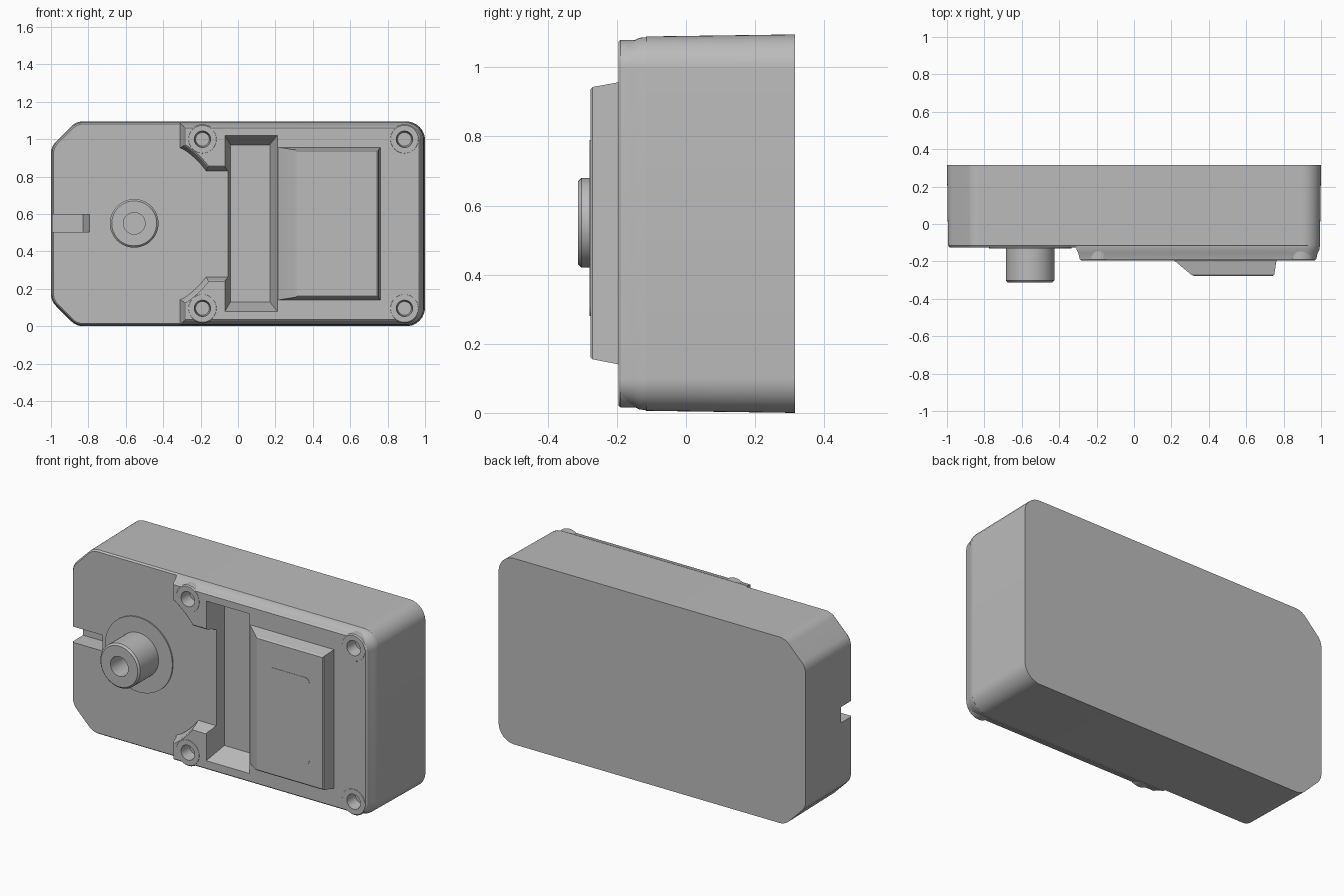
import bpy, bmesh, math
from mathutils import Vector

if "Cube" in bpy.data.objects:
    bpy.data.objects.remove(bpy.data.objects["Cube"])

grey = bpy.data.materials.new("plain_grey")
grey.use_nodes = True
COLOUR = (0.5, 0.5, 0.5, 1)
grey.diffuse_color = COLOUR
grey.node_tree.nodes["Principled BSDF"].inputs["Base Color"].default_value = COLOUR

MID, BACK, STEP, FACE = 0.5475, 0.315, -0.125, -0.195
SHAFT = (-0.555, 0.55)


# Outline helpers: points are (x, z), counter-clockwise
def rounded(corners, steps=8):
    """Round each (x, z, radius) corner."""
    pts = []
    for i, (x, z, r) in enumerate(corners):
        c = Vector((x, z))
        if r == 0:
            pts.append(c)
            continue
        a = (Vector(corners[i - 1][:2]) - c).normalized()
        b = (Vector(corners[(i + 1) % len(corners)][:2]) - c).normalized()
        half = a.angle(b) / 2
        centre = c + (a + b).normalized() * r / math.sin(half)
        start = c + a * r / math.tan(half) - centre
        end = c + b * r / math.tan(half) - centre
        for s in range(steps + 1):
            pts.append(centre + start.lerp(end, s / steps).normalized() * r)
    return pts


def rect(x0, x1, z0, z1, r=0):
    return rounded([(x0, z0, r), (x1, z0, r), (x1, z1, r), (x0, z1, r)])


def circle(centre, r, n=48):
    return [Vector((centre[0] + r * math.cos(math.tau * i / n),
                    centre[1] + r * math.sin(math.tau * i / n))) for i in range(n)]


def inset(pts, d):
    out = []
    for i, p in enumerate(pts):
        e1 = (p - pts[i - 1]).normalized()
        e2 = (pts[(i + 1) % len(pts)] - p).normalized()
        n1, n2 = Vector((-e1.y, e1.x)), Vector((-e2.y, e2.x))
        out.append(p + (n1 + n2) * d / (1 + n1.dot(n2)))
    return out


def loft(name, layers):
    """Solid through (y, outline) layers."""
    bm = bmesh.new()
    rings = [[bm.verts.new((p[0], y, p[1])) for p in pts] for y, pts in layers]
    for a, b in zip(rings, rings[1:]):
        for i in range(len(a)):
            j = (i + 1) % len(a)
            bm.faces.new((a[i], a[j], b[j], b[i]))
    bm.faces.new(rings[0])
    bm.faces.new(rings[-1])
    bmesh.ops.recalc_face_normals(bm, faces=bm.faces)
    mesh = bpy.data.meshes.new(name)
    bm.to_mesh(mesh)
    bm.free()
    mesh.materials.append(grey)
    ob = bpy.data.objects.new(name, mesh)
    bpy.context.collection.objects.link(ob)
    return ob


def activate(ob):
    bpy.ops.object.select_all(action='DESELECT')
    ob.select_set(True)
    bpy.context.view_layer.objects.active = ob


def cut(ob, cutters):
    activate(ob)
    for c in cutters:
        m = ob.modifiers.new("cut", 'BOOLEAN')
        m.operation, m.solver, m.object = 'DIFFERENCE', 'EXACT', c
        bpy.ops.object.modifier_apply(modifier=m.name)


parts = []

# Gearbox case: clipped corners at one end, rounded at the other
outline = rounded([(-1, 0.135, 0.09), (-0.865, 0, 0.09), (1, 0, 0.1),
                   (1, 2 * MID, 0.1), (-0.865, 2 * MID, 0.09), (-1, 2 * MID - 0.135, 0.09)])
case = loft("case", [(BACK, outline), (STEP + 0.01, inset(outline, 0.006)),
                     (STEP, inset(outline, 0.014))])
parts.append(case)

# Front cover with two ears that clear the gear around the shaft
arc = [(SHAFT[0] + 0.475 * math.cos(a), SHAFT[1] + 0.475 * math.sin(a))
       for a in (math.radians(58 - 2.5 * i) for i in range(9))]
upper = [(-0.31, 2 * MID - 0.008, 0), (-0.31, arc[0][1], 0)]
upper += [(x, z, 0) for x, z in arc[1:]] + [(arc[-1][0] + 0.01, 0.83, 0), (-0.04, 0.83, 0)]
lower = [(x, 2 * MID - z, r) for x, z, r in reversed(upper)]
cover_line = rounded(upper + lower + [(0.994, 0.008, 0.09), (0.994, 2 * MID - 0.008, 0.09)])
cover = loft("front_cover", [(STEP + 0.01, cover_line), (-0.135, inset(cover_line, 0.002)),
                             (-0.155, inset(cover_line, 0.012)),
                             (-0.188, inset(cover_line, 0.02)),
                             (FACE, inset(cover_line, 0.027))])
parts.append(cover)

# Screw bosses and their holes
spots = [(x, MID + s * 0.452) for x in (-0.19, 0.89) for s in (-1, 1)]
holes, bosses = [], []
for spot in spots:
    ring = circle(spot, 0.08)
    bosses.append(loft("screw_boss", [(-0.12, ring), (FACE + 0.006, ring),
                                      (FACE - 0.001, inset(ring, 0.006))]))
    holes.append(loft("hole_cutter", [(-0.25, circle(spot, 0.044, 32)),
                                      (FACE, circle(spot, 0.044, 32)),
                                      (-0.1, circle(spot, 0.034, 32))]))
parts += bosses

# Sloped trough across the front and notch in the end
opening, floor = rect(-0.07, 0.21, 0.08, 1.02), rect(-0.04, 0.17, 0.13, 0.97)
trough = loft("trough_cutter", [(-0.25, opening), (FACE, opening), (-0.07, floor)])
notch = loft("notch_cutter", [(-0.2, rect(-1.1, -0.795, 0.505, 0.598)),
                              (STEP, rect(-1.1, -0.795, 0.505, 0.598)),
                              (-0.02, rect(-1.1, -0.83, 0.505, 0.598))])
cut(case, [trough, notch])
cut(cover, [trough] + holes)
for boss, hole in zip(bosses, holes):
    cut(boss, [trough, hole])

# Raised block with a thin label panel
block = loft("raised_block", [(FACE + 0.002, rect(0.212, 0.762, 0.14, 0.957)),
                              (-0.27, rect(0.305, 0.75, 0.155, 0.943)),
                              (-0.277, rect(0.318, 0.743, 0.162, 0.936))])
panel = loft("label_panel", [(-0.275, rect(0.39, 0.66, 0.28, 0.79, 0.03)),
                             (-0.279, rect(0.39, 0.66, 0.28, 0.79, 0.03))])
parts += [block, panel]

# Output shaft with a bore and a thin collar
rim = circle(SHAFT, 0.13)
shaft = loft("output_shaft", [(STEP + 0.01, rim), (-0.302, rim), (-0.312, inset(rim, 0.01))])
bore = loft("bore_cutter", [(-0.4, circle(SHAFT, 0.058)), (-0.18, circle(SHAFT, 0.058))])
cut(shaft, [bore])
collar = loft("shaft_collar", [(STEP + 0.01, circle(SHAFT, 0.22)), (-0.132, circle(SHAFT, 0.22))])
parts += [shaft, collar]

for helper in holes + [trough, notch, bore]:
    bpy.data.objects.remove(helper)

for ob in parts:
    activate(ob)
    bpy.ops.object.shade_smooth_by_angle(angle=math.radians(25))
